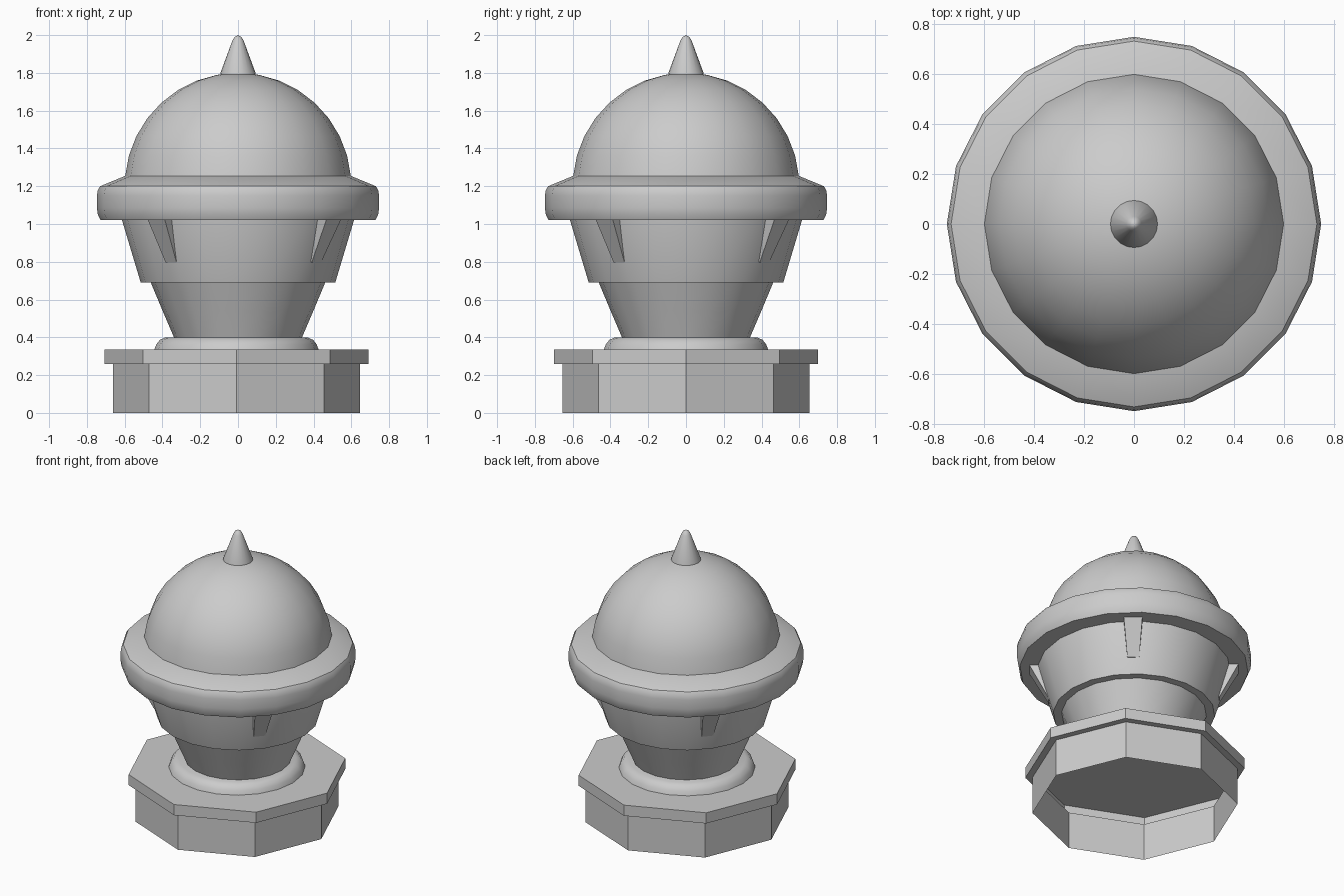
import bpy, bmesh
from math import sin, cos, pi, radians

if "Cube" in bpy.data.objects:
    bpy.data.objects.remove(bpy.data.objects["Cube"])


def finish(name, bm):
    mesh = bpy.data.meshes.new(name)
    bm.to_mesh(mesh)
    bm.free()
    obj = bpy.data.objects.new(name, mesh)
    bpy.context.collection.objects.link(obj)
    return obj


def lathe(name, profile, sides=20, x=0.0, smooth=True):
    """Spin (radius, height) points, listed bottom to top, around z."""
    bm = bmesh.new()
    rings = []
    for r, z in profile:
        if r == 0:
            rings.append([bm.verts.new((x, 0, z))] * sides)
        else:
            rings.append([bm.verts.new((x + r * cos(2 * pi * i / sides),
                                        r * sin(2 * pi * i / sides), z))
                          for i in range(sides)])
    for a, b in zip(rings, rings[1:]):
        for i in range(sides):
            j = (i + 1) % sides
            quad = list(dict.fromkeys((a[i], a[j], b[j], b[i])))
            bm.faces.new(quad)
    obj = finish(name, bm)
    if smooth:
        bpy.ops.object.select_all(action='DESELECT')
        obj.select_set(True)
        bpy.context.view_layer.objects.active = obj
        bpy.ops.object.shade_smooth_by_angle(angle=radians(30))
    return obj


# Hollow octagonal plinth with an overhanging cap, open underneath
lathe("plinth", [(0.655, 0), (0.655, 0.26), (0.70, 0.26), (0.70, 0.335),
                 (0, 0.335)], sides=8, x=-0.008, smooth=False)

# Rounded foot ring
lathe("foot_ring", [(0, 0.334), (0.435, 0.334), (0.425, 0.362), (0.405, 0.387),
                    (0.375, 0.40), (0, 0.40)], x=-0.008)

# Flared neck and the wider cup above it
lathe("neck", [(0.335, 0.39), (0.339, 0.40), (0.399, 0.54), (0.466, 0.70)])
lathe("cup", [(0, 0.69), (0.515, 0.69), (0.614, 1.02), (0.614, 1.04)])

# Wide collar with softened edges and a sloped top
lathe("collar", [(0, 1.02), (0.728, 1.02), (0.742, 1.05), (0.747, 1.085),
                 (0.747, 1.15), (0.742, 1.18), (0.73, 1.20), (0.597, 1.255),
                 (0, 1.255)])

# Dome: part of a sphere centred at z = 1.2
lathe("dome", [(0.6 * cos(a), 1.2 + 0.6 * sin(a)) for a in
               [radians(5 + 85 * i / 8) for i in range(8)]] + [(0, 1.80)])

# Pointed finial with a rounded tip
lathe("finial", [(0.095, 1.785), (0.093, 1.80), (0.03, 1.97), (0.018, 1.99),
                 (0, 2.0)])

# Four tapered brackets under the collar
for k in range(4):
    a = radians(49.5 + 90 * k)
    bm = bmesh.new()
    # each level: height, inner radius, outer radius, half width
    levels = [(0.795, 0.48, 0.545, 0.038), (1.03, 0.55, 0.67, 0.06)]
    rings = [[bm.verts.new((r * cos(a) - t * sin(a), r * sin(a) + t * cos(a), z))
              for r, t in ((r0, -w), (r1, -w), (r1, w), (r0, w))]
             for z, r0, r1, w in levels]
    low, high = rings
    bm.faces.new(low[::-1])
    bm.faces.new(high)
    for i in range(4):
        j = (i + 1) % 4
        bm.faces.new((low[i], low[j], high[j], high[i]))
    finish(f"bracket_{k + 1}", bm)
